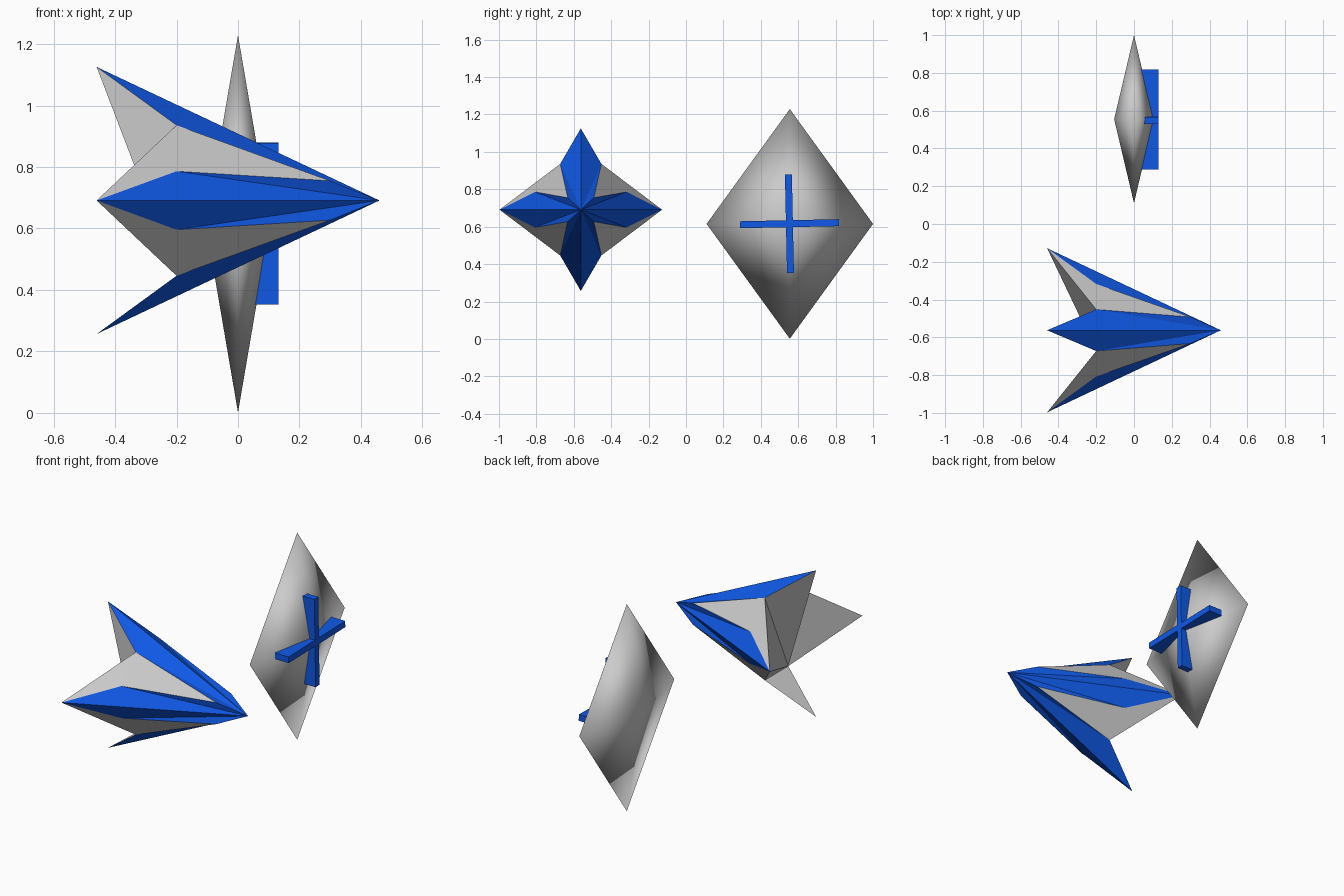
import bpy
import math
from mathutils import Vector

if "Cube" in bpy.data.objects:
    bpy.data.objects.remove(bpy.data.objects["Cube"])

blue = bpy.data.materials.new("blue")
blue.diffuse_color = (0.005, 0.1, 0.8, 1)
blue.use_nodes = True
blue.node_tree.nodes["Principled BSDF"].inputs["Base Color"].default_value = blue.diffuse_color


def make(name, faces, loc, mat=None, smooth=False):
    """Mesh object from a list of point loops, welding shared points."""
    verts, index, polys = [], {}, []
    for f in faces:
        for p in f:
            if p not in index:
                index[p] = len(verts)
                verts.append(p)
        polys.append([index[p] for p in f])
    me = bpy.data.meshes.new(name)
    me.from_pydata(verts, [], polys)
    if mat:
        me.materials.append(mat)
    me.polygons.foreach_set("use_smooth", [smooth] * len(polys))
    ob = bpy.data.objects.new(name, me)
    ob.location = loc
    bpy.context.collection.objects.link(ob)
    return ob


def facing(face, direction):
    """Return the triangle wound so that its normal follows direction."""
    a, b, c = (Vector(p) for p in face)
    n = (b - a).cross(c - a)
    return face if n.dot(direction) > 0 else face[::-1]


# Four-finned dart: blue ridges, grey panels between them
R = 0.4345
apex = (0.46, 0, 0)
blue_tris, grey_tris = [], []
for sy in (1, -1):
    for sz in (1, -1):
        out = Vector((0.2, sy, sz))
        t_side, t_vert = (-0.46, sy * R, 0), (-0.46, 0, sz * R)
        v = (-0.2, sy * 0.11, sz * 0.245)      # shoulder of upright fin
        h = (-0.2, sy * 0.245, sz * 0.095)     # shoulder of side fin
        i = (0.3, sy * 0.07, sz * 0.064)       # where panels end
        for f in ((t_side, h, apex), (h, i, apex), (t_vert, v, apex), (v, i, apex)):
            blue_tris.append(facing(f, out))
        for f in ((t_side, v, h), (h, v, i)):
            grey_tris.append(facing(f, out))

# Hollow back, fanned from one lower shoulder
p = (-0.2, -0.11, -0.245)
rim = [(-0.46, -R, 0), (-0.2, -0.11, 0.245), (-0.46, 0, R), (-0.2, 0.11, 0.245),
       (-0.46, R, 0), (-0.2, 0.11, -0.245), (-0.46, 0, -R)]
for a, b in zip(rim, rim[1:]):
    grey_tris.append(facing((p, a, b), Vector((-1, 0, 0))))

dart_at = (0, -0.5625, 0.691)
make("dart_fins", blue_tris, dart_at, blue)
make("dart_panels", grey_tris, dart_at)

# Diamond shield: stretched octahedron with soft shading
sx, sy, sz = 0.105, 0.445, 0.614
shield_tris = [facing(((x * sx, 0, 0), (0, y * sy, 0), (0, 0, z * sz)), Vector((x, y, z)))
               for x in (1, -1) for y in (1, -1) for z in (1, -1)]
shield_at = (0, 0.555, 0.615)
make("shield", shield_tris, shield_at, smooth=True)

# Cross bars on the shield, turned very slightly
for name, dims in (("cross_upright", (0.09, 0.037, 0.525)), ("cross_bar", (0.09, 0.53, 0.037))):
    bpy.ops.mesh.primitive_cube_add(size=1, location=(0.086, 0.553, 0.616))
    ob = bpy.context.object
    ob.name = name
    ob.scale = dims
    ob.rotation_euler.x = math.radians(1.2)
    ob.data.materials.append(blue)
